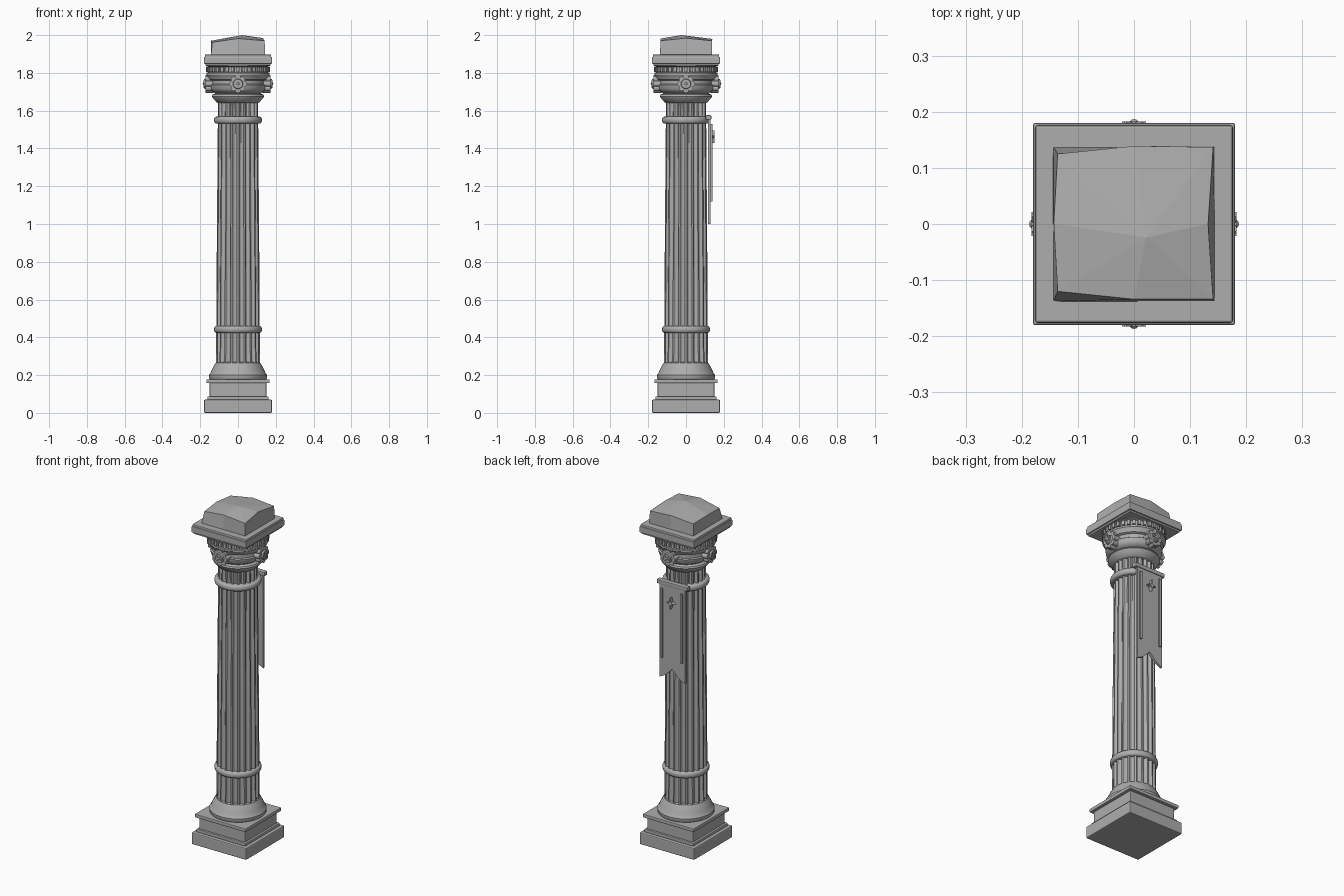
import bpy, bmesh, math
from mathutils import Matrix, Vector

if "Cube" in bpy.data.objects:
    bpy.data.objects.remove(bpy.data.objects["Cube"], do_unlink=True)

stone = bpy.data.materials.new("grey_stone")
stone.use_nodes = True
GREY = (0.42, 0.42, 0.42, 1)
stone.diffuse_color = GREY
stone.node_tree.nodes["Principled BSDF"].inputs["Base Color"].default_value = GREY


def finish(name, bm, bevel=0, smooth=False):
    bmesh.ops.recalc_face_normals(bm, faces=bm.faces)
    mesh = bpy.data.meshes.new(name)
    bm.to_mesh(mesh)
    bm.free()
    ob = bpy.data.objects.new(name, mesh)
    bpy.context.collection.objects.link(ob)
    mesh.materials.append(stone)
    if bevel:
        mod = ob.modifiers.new("Bevel", "BEVEL")
        mod.width, mod.segments = bevel, 2
    if smooth:
        bpy.ops.object.select_all(action="DESELECT")
        ob.select_set(True)
        bpy.context.view_layer.objects.active = ob
        bpy.ops.object.shade_smooth_by_angle(angle=math.radians(35))
    return ob


def add_box(bm, lo, hi):
    lo, hi = Vector(lo), Vector(hi)
    m = Matrix.Translation((lo + hi) / 2) @ Matrix.Diagonal((*(hi - lo), 1))
    bmesh.ops.create_cube(bm, size=1, matrix=m)


def slab(name, half, z0, z1, bevel=0.004):
    bm = bmesh.new()
    add_box(bm, (-half, -half, z0), (half, half, z1))
    return finish(name, bm, bevel)


def loft(name, rings, smooth=True):
    """Skin a stack of closed rings and cap both ends."""
    bm = bmesh.new()
    loops = [[bm.verts.new(p) for p in ring] for ring in rings]
    n = len(loops[0])
    for a, b in zip(loops, loops[1:]):
        for i in range(n):
            j = (i + 1) % n
            bm.faces.new((a[i], a[j], b[j], b[i]))
    bm.faces.new(loops[0][::-1])
    bm.faces.new(loops[-1])
    return finish(name, bm, smooth=smooth)


def circle(r, z, n=48):
    return [(r * math.cos(math.tau * i / n), r * math.sin(math.tau * i / n), z)
            for i in range(n)]


def lathe(name, profile):
    return loft(name, [circle(r, z) for r, z in profile])


def band(name, r, z, h):
    """Rounded ring around the shaft."""
    steps = [math.pi * (i / 6 - 0.5) for i in range(7)]
    return lathe(name, [(r - 0.011 + 0.011 * math.cos(a), z + h / 2 * math.sin(a)) for a in steps])


def plate(bm, outline, y0, y1):
    """Extrude an x-z outline from y0 to y1."""
    back = [bm.verts.new((x, y0, z)) for x, z in outline]
    front = [bm.verts.new((x, y1, z)) for x, z in outline]
    bm.faces.new(back)
    bm.faces.new(front[::-1])
    for i in range(len(back)):
        j = (i + 1) % len(back)
        bm.faces.new((back[i], front[i], front[j], back[j]))


# Square base
slab("plinth", 0.18, 0, 0.07, 0.006)
slab("plinth_step", 0.162, 0.07, 0.088)
slab("pedestal", 0.15, 0.085, 0.16)
slab("pedestal_lip", 0.167, 0.157, 0.178)

# Round flared foot
lathe("flared_foot", [(0.148, 0.175), (0.154, 0.185), (0.154, 0.2), (0.147, 0.208),
                      (0.14, 0.225), (0.128, 0.25), (0.118, 0.265), (0.105, 0.27)])

# Fluted tapering shaft
FLUTES, STEPS = 20, 8


def fluted(r, z):
    ring = []
    for i in range(FLUTES * STEPS):
        u = (i % STEPS) / (STEPS - 1)
        a = math.tau * (i // STEPS + 0.12 + 0.76 * u) / FLUTES
        rr = r - 0.013 * math.sin(math.pi * u)
        ring.append((rr * math.cos(a), rr * math.sin(a), z))
    return ring


loft("fluted_shaft", [fluted(r, z) for r, z in
                      ((0.117, 0.26), (0.115, 0.45), (0.113, 0.8), (0.109, 1.3), (0.106, 1.66))])
band("lower_band", 0.127, 0.442, 0.036)
band("upper_band", 0.127, 1.55, 0.036)

# Capital
lathe("capital_neck", [(0.105, 1.64), (0.112, 1.643), (0.134, 1.668), (0.138, 1.676),
                       (0.134, 1.685), (0.12, 1.692), (0.12, 1.7)])
lathe("capital_bell", [(0.118, 1.69), (0.138, 1.703), (0.147, 1.715), (0.15, 1.735),
                       (0.143, 1.74), (0.143, 1.76), (0.155, 1.765), (0.162, 1.782),
                       (0.168, 1.79), (0.168, 1.8), (0.158, 1.803), (0.158, 1.832),
                       (0.17, 1.836), (0.17, 1.85)])

# Dentils around the capital
bm = bmesh.new()
COUNT = 36
for i in range(COUNT):
    part = bmesh.ops.create_cube(bm, size=1, matrix=Matrix.Rotation(math.tau * i / COUNT, 4, "Z")
                                 @ Matrix.Translation((0.161, 0, 1.818))
                                 @ Matrix.Diagonal((0.018, 0.016, 0.026, 1)))
finish("dentils", bm)

# Rosettes on the four sides
for k, side in enumerate(("front", "left", "back", "right")):
    bm = bmesh.new()
    outline = []
    for i in range(64):
        a = math.tau * i / 64
        r = 0.037 + 0.011 * abs(math.cos(4 * a)) ** 0.6
        outline.append((r * math.cos(a), r * math.sin(a)))
    plate(bm, outline, -0.171, -0.13)
    turn = Matrix.Rotation(math.pi / 2, 4, "X")
    bmesh.ops.create_cone(bm, cap_ends=True, segments=24, radius1=0.028, radius2=0.024,
                          depth=0.012, matrix=Matrix.Translation((0, -0.174, 0)) @ turn)
    bmesh.ops.create_uvsphere(bm, u_segments=12, v_segments=8, radius=0.009,
                              matrix=Matrix.Translation((0, -0.178, 0)))
    for j in range(4):
        bmesh.ops.create_cube(bm, size=1, matrix=Matrix.Translation((0, -0.18, 0))
                              @ Matrix.Rotation(math.pi * j / 4, 4, "Y")
                              @ Matrix.Diagonal((0.042, 0.006, 0.005, 1)))
    bm.transform(Matrix.Rotation(math.pi / 2 * k, 4, "Z") @ Matrix.Translation((0, 0, 1.742)))
    finish("rosette_" + side, bm, smooth=True)

# Square top slabs
slab("abacus_lower", 0.172, 1.838, 1.852)
slab("abacus", 0.18, 1.848, 1.884)
slab("abacus_top", 0.176, 1.88, 1.897)

# Rough hewn cap stone: square wall ring, uneven rim, off-centre peak
bm = bmesh.new()
rim = [(-0.136, -0.12, 1.962), (0, -0.134, 1.982), (0.141, -0.134, 1.97), (0.132, 0, 1.984),
       (0.141, 0.137, 1.97), (0, 0.139, 1.98), (-0.136, 0.125, 1.962), (-0.143, 0, 1.97)]
sign = lambda v: (v > 0.05) - (v < -0.05)
low = [bm.verts.new((0.144 * sign(x), 0.138 * sign(y), 1.89)) for x, y, z in rim]
high = [bm.verts.new(p) for p in rim]
peak = bm.verts.new((0.022, -0.024, 2))
for i in range(8):
    j = (i + 1) % 8
    bm.faces.new((low[i], low[j], high[j], high[i]))
    bm.faces.new((high[i], high[j], peak))
bm.faces.new(low[::-1])
finish("cap_stone", bm)

# Hanging banner on the back
bm = bmesh.new()
W = 0.084
plate(bm, [(-W, 1.56), (W, 1.56), (W, 1.0), (0.045, 1.02), (0, 1.065), (-0.045, 1.02), (-W, 1.0)],
      0.116, 0.13)
finish("banner_cloth", bm)
bm = bmesh.new()
for s in (-1, 1):
    add_box(bm, (s * 0.065 - 0.006, 0.128, 1.12), (s * 0.065 + 0.006, 0.139, 1.53))
finish("banner_stripes", bm)
bm = bmesh.new()
add_box(bm, (-0.1, 0.104, 1.552), (0.1, 0.134, 1.576))
finish("banner_rod", bm, 0.004)

# Four-pointed star on the banner
bm = bmesh.new()
star = []
for i in range(8):
    r = (0.034 if i % 4 == 0 else 0.026) if i % 2 == 0 else 0.009
    star.append((r * math.sin(math.tau * i / 8), 1.462 + r * math.cos(math.tau * i / 8)))
plate(bm, star, 0.128, 0.15)
finish("banner_star", bm)
